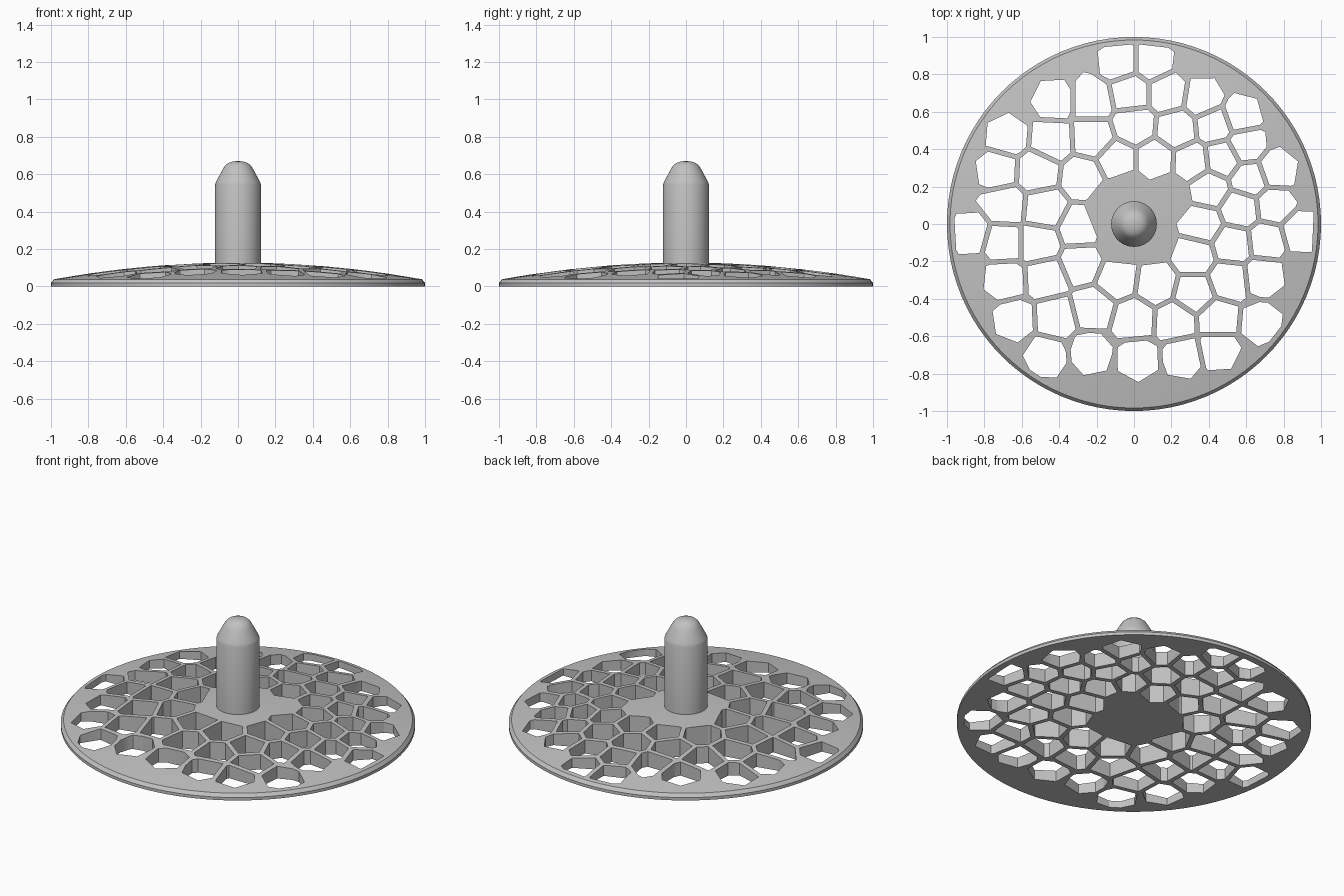
import bpy, bmesh, math
from mathutils import Vector

if "Cube" in bpy.data.objects:
    bpy.data.objects.remove(bpy.data.objects["Cube"])

WALL = 0.027      # rib width between openings
EDGE = 0.957      # no opening goes beyond this radius

grey = bpy.data.materials.new("grey")
grey.diffuse_color = (0.54, 0.54, 0.54, 1)
grey.use_nodes = True
grey.node_tree.nodes["Principled BSDF"].inputs["Base Color"].default_value = grey.diffuse_color

# Seeds of the openings, as hundredths, listed ring by ring
SEEDS = [
    (-8, 87), (10, 87), (-43, 66), (-22, 66), (-2, 70), (18, 70), (37, 67), (57, 58),
    (-68, 47), (-44, 45), (-22, 46), (0, 53), (23, 51), (43, 53), (60, 42),
    (-73, 29), (-52, 28), (-27, 25), (-9, 34), (11, 34), (31, 33), (47, 35),
    (76, 29), (62, 24), (40, 19), (-69, 10), (-48, 8), (-29, -2), (57, 8), (75, 10),
    (36, 0), (89, -4), (-88, -5), (-70, -10), (-51, -10), (71, -9), (53, -11), (32, -17),
    (-69, -30), (-47, -29), (-28, -21), (-9, -29), (12, -32), (32, -37), (51, -30), (69, -28),
    (-64, -51), (-42, -50), (-22, -45), (0, -51), (22, -52), (45, -51), (68, -53),
    (-47, -71), (-23, -69), (2, -72), (26, -71), (45, -67)]
# Seeds that stay solid around the post
SOLID = [(-14, 4), (-11, 12), (-3, 17), (18, 15), (9, -8), (-7, -10)]


def clip(poly, normal, limit):
    """Keep the part of a convex polygon where p . normal <= limit."""
    out = []
    for i, p in enumerate(poly):
        q = poly[(i + 1) % len(poly)]
        a, b = p.dot(normal) - limit, q.dot(normal) - limit
        if a <= 0:
            out.append(p)
        if a * b < 0:
            out.append(p.lerp(q, a / (a - b)))
    return out


def cell(seed, others):
    """Opening around a seed: hexagon pointing outward, cut by its neighbours."""
    turn = math.atan2(seed.y, seed.x)
    r = 0.125 if seed.length > 0.7 else 0.16
    poly = [seed + r * Vector((math.cos(turn + k * math.pi / 3), math.sin(turn + k * math.pi / 3)))
            for k in range(6)]
    for o in others:
        d = o - seed
        if 0 < d.length < 0.5:
            n = d.normalized()
            poly = clip(poly, n, n.dot((seed + o) / 2) - WALL / 2)
    return clip(poly, seed.normalized(), EDGE)


def finish(name, bm):
    bmesh.ops.recalc_face_normals(bm, faces=bm.faces)
    mesh = bpy.data.meshes.new(name)
    bm.to_mesh(mesh)
    bm.free()
    mesh.materials.append(grey)
    ob = bpy.data.objects.new(name, mesh)
    bpy.context.collection.objects.link(ob)
    return ob


def lathe(name, profile, steps):
    bm = bmesh.new()
    verts = [bm.verts.new((r, 0, z)) for r, z in profile]
    edges = [bm.edges.new(pair) for pair in zip(verts, verts[1:])]
    bmesh.ops.spin(bm, geom=verts + edges, axis=(0, 0, 1), cent=(0, 0, 0),
                   angle=math.tau, steps=steps)
    bmesh.ops.remove_doubles(bm, verts=bm.verts, dist=1e-5)
    return finish(name, bm)


def smooth(ob):
    bpy.ops.object.select_all(action='DESELECT')
    ob.select_set(True)
    bpy.context.view_layer.objects.active = ob
    bpy.ops.object.shade_smooth_by_angle(angle=math.radians(30))


# Domed disc with a flat underside and a small bevelled rim
dome = [(r, 0.035 + 0.092 * (1 - r * r)) for r in (0.9, 0.8, 0.7, 0.6, 0.5, 0.4, 0.3, 0.2, 0.1)]
rim = [(0, 0), (1, 0), (1, 0.018), (0.984, 0.038)]
disc = lathe("domed_disc", rim + dome + [(0, 0.127)], 96)

# Prisms that cut the openings
seeds = [Vector(s) / 100 for s in SEEDS]
everything = seeds + [Vector(s) / 100 for s in SOLID]
bm = bmesh.new()
for s in seeds:
    face = bm.faces.new([bm.verts.new((p.x, p.y, -0.1)) for p in cell(s, everything)])
    new = bmesh.ops.extrude_face_region(bm, geom=[face])["geom"]
    bmesh.ops.translate(bm, vec=(0, 0, 0.4), verts=[g for g in new if isinstance(g, bmesh.types.BMVert)])
cutter = finish("opening_cutter", bm)
cutter.hide_render = True

cut = disc.modifiers.new("openings", 'BOOLEAN')
cut.operation = 'DIFFERENCE'
cut.solver = 'EXACT'
cut.object = cutter
bpy.context.view_layer.objects.active = disc
bpy.ops.object.modifier_apply(modifier=cut.name)
bpy.data.objects.remove(cutter)
smooth(disc)

# Centre post with a tapered, rounded tip
post = lathe("centre_post", [(0, 0.1), (0.122, 0.1), (0.122, 0.545), (0.117, 0.56), (0.082, 0.625),
                             (0.07, 0.645), (0.052, 0.66), (0.027, 0.668), (0, 0.67)], 48)
smooth(post)
